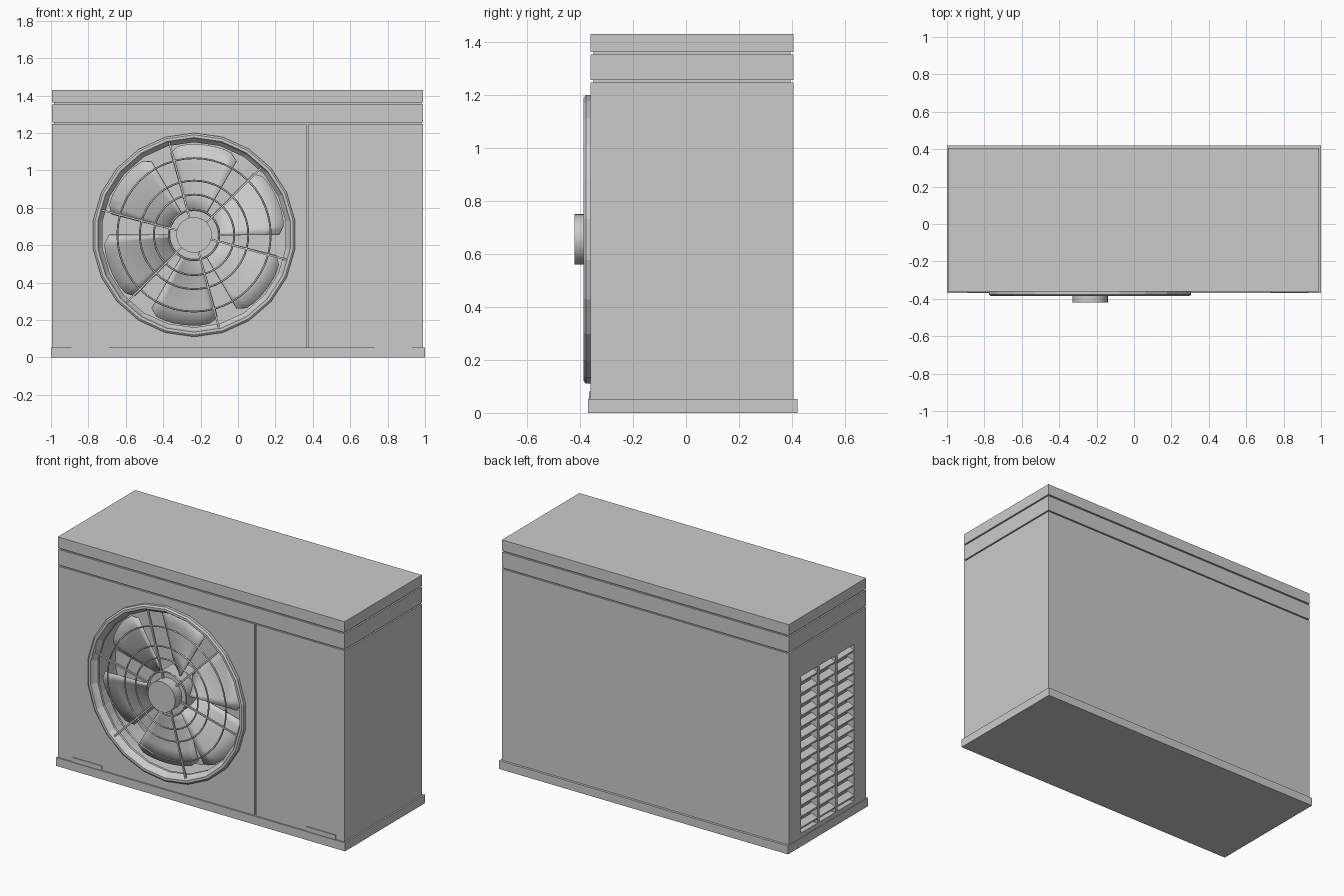
import bpy, bmesh
from math import sin, cos, pi, radians
from mathutils import Matrix, Vector

if "Cube" in bpy.data.objects:
    bpy.data.objects.remove(bpy.data.objects["Cube"])

CX, CZ = -0.235, 0.655  # fan axis


def make(name, bm):
    bmesh.ops.recalc_face_normals(bm, faces=bm.faces)
    me = bpy.data.meshes.new(name)
    bm.to_mesh(me)
    bm.free()
    ob = bpy.data.objects.new(name, me)
    bpy.context.scene.collection.objects.link(ob)
    return ob


def add_box(bm, x0, x1, y0, y1, z0, z1, rot=None):
    c = Vector(((x0 + x1) / 2, (y0 + y1) / 2, (z0 + z1) / 2))
    m = Matrix.Translation(c) @ (rot or Matrix()) @ Matrix.Diagonal((x1 - x0, y1 - y0, z1 - z0, 1))
    bmesh.ops.create_cube(bm, size=1, matrix=m)


def box(name, *d):
    bm = bmesh.new()
    add_box(bm, *d)
    return make(name, bm)


def revolve(bm, profile, n):
    """Closed (radius, y) profile spun round the fan axis, a vertex at the top."""
    rings = [[bm.verts.new((CX + r * sin(2 * pi * i / n), y, CZ + r * cos(2 * pi * i / n)))
              for i in range(n)] for r, y in profile]
    for k, a in enumerate(rings):
        b = rings[(k + 1) % len(rings)]
        for i in range(n):
            j = (i + 1) % n
            bm.faces.new((a[i], a[j], b[j], b[i]))


def cylinder(name, r, y0, y1, n):
    bm = bmesh.new()
    m = Matrix.Translation((CX, (y0 + y1) / 2, CZ)) @ Matrix.Rotation(pi / 2, 4, 'X')
    bmesh.ops.create_cone(bm, cap_ends=True, segments=n, radius1=r, radius2=r,
                          depth=abs(y1 - y0), matrix=m)
    return make(name, bm)


def smooth(ob):
    for p in ob.data.polygons:
        p.use_smooth = len(p.vertices) == 4


def cut(ob, *cutters):
    for c in cutters:
        mod = ob.modifiers.new("cut", 'BOOLEAN')
        mod.operation, mod.object, mod.solver = 'DIFFERENCE', c, 'EXACT'
        c.hide_render = True
        c.hide_set(True)


# Casing: base tray, main body, upper band and lid with shadow gaps
box("base_tray", -1, 1, -0.37, 0.42, 0, 0.052)
body = box("body", -0.995, 0.99, -0.36, 0.405, 0.05, 1.248)
band = box("upper_band", -0.995, 0.99, -0.36, 0.405, 1.256, 1.353)
box("lid", -0.995, 0.99, -0.36, 0.405, 1.362, 1.43)
box("gap_core", -0.985, 0.98, -0.35, 0.395, 1.24, 1.37)

# Cut the fan opening, panel seam and side vent recess
hole = cylinder("fan_hole_cutter", 0.515, -0.5, -0.14, 44)
seam = box("seam_cutter", 0.367, 0.377, -0.4, -0.35, 0.04, 1.3)
recess = box("vent_cutter", -1.1, -0.945, -0.24, 0.285, 0.08, 1.06)
cut(body, hole, seam, recess)

# Small tabs along the front lower edge
for side, x in (("left", -0.79), ("right", 0.83)):
    box(side + "_front_tab", x - 0.1, x + 0.1, -0.366, -0.35, 0.05, 0.08)

# Side vent: tilted slats with two uprights
bm = bmesh.new()
rows = 14
for i in range(rows):
    z = 0.08 + 0.98 * (i + 0.5) / rows
    add_box(bm, -0.992, -0.948, -0.24, 0.285, z - 0.009, z + 0.009,
            Matrix.Rotation(radians(-25), 4, 'Y'))
for y in (-0.065, 0.11):
    add_box(bm, -0.995, -0.944, y - 0.01, y + 0.01, 0.08, 1.06)
make("vent_grille", bm)

# Faceted fan surround
bm = bmesh.new()
revolve(bm, [(0.545, -0.355), (0.545, -0.378), (0.535, -0.386), (0.52, -0.386),
             (0.512, -0.37), (0.495, -0.35), (0.495, -0.335), (0.52, -0.335)], 22)
make("fan_surround", bm)

# Wire guard: concentric rings and six spokes
bm = bmesh.new()
for r in (0.41, 0.29, 0.215, 0.135):
    revolve(bm, [(r + 0.005 * cos(a), -0.368 + 0.005 * sin(a))
                 for a in (k * pi / 3 for k in range(6))], 48)
guard = make("guard_rings", bm)
smooth(guard)
bm = bmesh.new()
for k in range(6):
    a = radians(45 + 60 * k)
    m = (Matrix.Translation((CX, -0.368, CZ)) @ Matrix.Rotation(-a, 4, 'Y')
         @ Matrix.Translation((0.295, 0, 0)) @ Matrix.Diagonal((0.43, 0.01, 0.01, 1)))
    bmesh.ops.create_cube(bm, size=1, matrix=m)
make("guard_spokes", bm)

# Hub cap and rotor hub
smooth(cylinder("hub_cap", 0.095, -0.42, -0.3, 32))
smooth(cylinder("rotor_hub", 0.13, -0.355, -0.2, 32))

# Pitched fan blades with clipped outer corners
bm = bmesh.new()
N, M = 8, 4
for k in range(6):
    grid = []
    for i in range(N + 1):
        t = i / N
        a = radians(60 * k + 46 * t)
        tip = 0.485 - 0.03 * (abs(2 * t - 1) ** 8)
        y = -0.325 + 0.09 * t
        grid.append([bm.verts.new((CX + r * cos(a), y, CZ + r * sin(a)))
                     for r in (0.11 + (tip - 0.11) * j / M for j in range(M + 1))])
    for i in range(N):
        for j in range(M):
            bm.faces.new((grid[i][j], grid[i + 1][j], grid[i + 1][j + 1], grid[i][j + 1]))
blades = make("fan_blades", bm)
smooth(blades)
sol = blades.modifiers.new("thickness", 'SOLIDIFY')
sol.thickness = 0.01
sol.offset = 0
